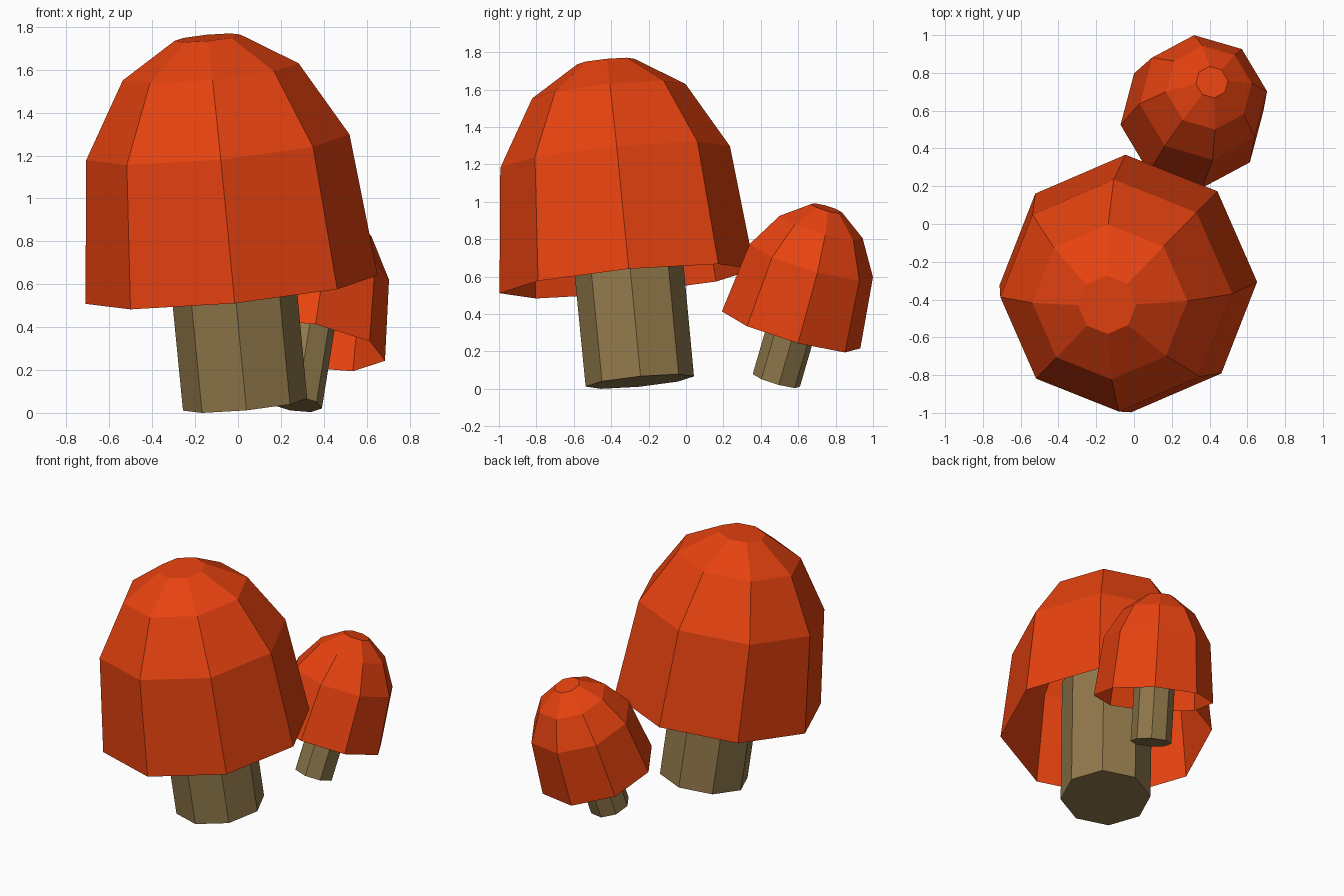
import bpy, bmesh
from math import cos, sin, tau, radians
from mathutils import Vector

if "Cube" in bpy.data.objects:
    bpy.data.objects.remove(bpy.data.objects["Cube"])

SIDES = 8


def material(name, color):
    m = bpy.data.materials.new(name)
    m.diffuse_color = (*color, 1)
    m.use_nodes = True
    m.node_tree.nodes["Principled BSDF"].inputs["Base Color"].default_value = m.diffuse_color
    return m


def lathe(name, profile, origin, axis, phase, mat, close_bottom):
    """Eight-sided turned shape: profile is (radius, height) along a leaning axis."""
    turn = Vector((0, 0, 1)).rotation_difference(Vector(axis))
    bm = bmesh.new()
    rings = []
    for r, h in profile:
        ring = []
        for i in range(SIDES):
            a = radians(phase) + tau * i / SIDES
            ring.append(bm.verts.new(turn @ Vector((r * cos(a), r * sin(a), h))))
        rings.append(ring)
    for lo, hi in zip(rings, rings[1:]):
        for i in range(SIDES):
            j = (i + 1) % SIDES
            bm.faces.new((lo[i], lo[j], hi[j], hi[i]))
    bm.faces.new(rings[-1])
    if close_bottom:
        bm.faces.new(rings[0][::-1])
    mesh = bpy.data.meshes.new(name)
    bm.to_mesh(mesh)
    bm.free()
    mesh.materials.append(mat)
    ob = bpy.data.objects.new(name, mesh)
    ob.location = origin
    bpy.context.collection.objects.link(ob)


cap_mat = material("cap_orange", (0.8, 0.055, 0.005))
stem_mat = material("stem_tan", (0.28, 0.19, 0.07))

# Large mushroom: hollow open cap and plain stem, leaning to front left
lean = (-0.096, -0.096, 1)
lathe("large_cap", [(0.685, 0), (0.617, 0.67), (0.412, 1.025), (0.155, 1.185)],
      (-0.03, -0.315, 0.575), lean, 1, cap_mat, False)
lathe("large_stem", [(0.291, 0), (0.293, 0.95)],
      (0.033, -0.247, 0.039), lean, 1, stem_mat, True)

# Small mushroom: same shape, leaning to back right
lean = (0.162, 0.291, 1)
lathe("small_cap", [(0.387, 0), (0.345, 0.39), (0.232, 0.58), (0.087, 0.685)],
      (0.307, 0.562, 0.315), lean, 7, cap_mat, False)
lathe("small_stem", [(0.132, 0), (0.132, 0.5)],
      (0.262, 0.483, 0.045), lean, 7, stem_mat, True)
